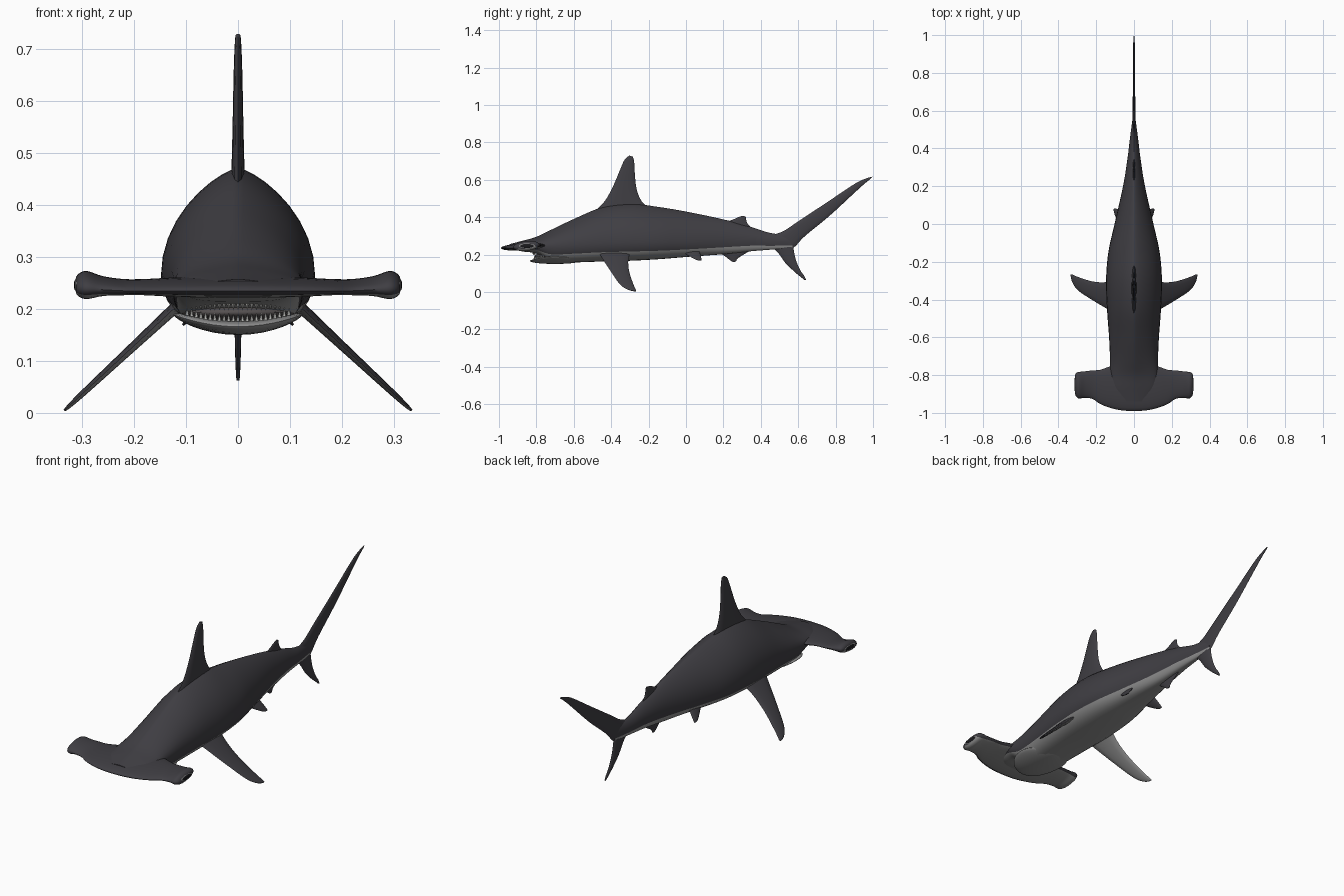
import bpy, bmesh, math
from mathutils import Vector, Matrix

cube = bpy.data.objects.get("Cube")
if cube:
    bpy.data.objects.remove(cube, do_unlink=True)


def material(name, rgb):
    m = bpy.data.materials.new(name)
    m.use_nodes = True
    m.diffuse_color = (*rgb, 1)
    m.node_tree.nodes["Principled BSDF"].inputs["Base Color"].default_value = (*rgb, 1)
    return m


BACK = material("charcoal_back", (0.05, 0.048, 0.056))
BELLY = material("pale_grey_belly", (0.28, 0.28, 0.28))
MOUTH = material("dark_mouth", (0.09, 0.08, 0.08))
TEETH = material("ivory_teeth", (0.42, 0.42, 0.4))
EYE = material("black_eye", (0.01, 0.01, 0.012))


def finish(name, bm, mats, angle=50):
    bmesh.ops.recalc_face_normals(bm, faces=bm.faces[:])
    mesh = bpy.data.meshes.new(name)
    bm.to_mesh(mesh)
    bm.free()
    for m in mats:
        mesh.materials.append(m)
    obj = bpy.data.objects.new(name, mesh)
    bpy.context.collection.objects.link(obj)
    bpy.ops.object.select_all(action="DESELECT")
    obj.select_set(True)
    bpy.context.view_layer.objects.active = obj
    bpy.ops.object.shade_smooth_by_angle(angle=math.radians(angle))
    return obj


def dense(rows, steps):
    """Catmull-Rom interpolation through rows of numbers."""
    out = []
    for i in range(len(rows) - 1):
        p = [rows[max(0, min(len(rows) - 1, i + k))] for k in (-1, 0, 1, 2)]
        for s in range(steps):
            t = s / steps
            out.append([b + 0.5 * t * (c - a + t * (2 * a - 5 * b + 4 * c - d + t * (3 * (b - c) + d - a)))
                        for a, b, c, d in zip(*p)])
    return out + [list(rows[-1])]


def loft(name, rings, rule):
    """Skin closed rings; rule(ring, side) gives the material index."""
    bm = bmesh.new()
    loops = [[bm.verts.new(p) for p in ring] for ring in rings]
    n = len(loops[0])
    for i in range(len(loops) - 1):
        for j in range(n):
            k = (j + 1) % n
            f = bm.faces.new((loops[i][j], loops[i][k], loops[i + 1][k], loops[i + 1][j]))
            f.material_index = rule(i, j)
    bm.faces.new(loops[0])
    bm.faces.new(loops[-1])
    return finish(name, bm, (BACK, BELLY))


# Body: y, half width, top, widest height, bottom
SEG = 9
body_rows = [(-0.94, 0.07, 0.257, 0.243, 0.23), (-0.87, 0.115, 0.275, 0.245, 0.216),
             (-0.8, 0.127, 0.295, 0.245, 0.205), (-0.72, 0.127, 0.333, 0.245, 0.158),
             (-0.6, 0.132, 0.39, 0.252, 0.158), (-0.45, 0.143, 0.452, 0.262, 0.163),
             (-0.3, 0.148, 0.472, 0.266, 0.167), (-0.15, 0.136, 0.455, 0.266, 0.175),
             (0, 0.103, 0.43, 0.268, 0.187), (0.2, 0.058, 0.388, 0.276, 0.202),
             (0.35, 0.034, 0.347, 0.277, 0.218), (0.45, 0.022, 0.316, 0.268, 0.226),
             (0.57, 0.006, 0.3, 0.262, 0.235)]


def body_ring(y, w, top, mid, low):
    ring = []
    for j in range(4 * SEG):
        a = 0.5 * math.pi * j / SEG
        c, s = math.cos(a), math.sin(a)
        x = w * math.copysign(abs(c) ** (1.5 if s > 0 else 0.6), c) if abs(c) > 1e-6 else 0
        ring.append((x, y, mid + s * (top - mid if s > 0 else mid - low)))
    return ring


loft("body", [body_ring(*r) for r in dense(body_rows, 5)],
     lambda i, j: int(2 * SEG + 3 <= j < 4 * SEG - 3))

# Hammer head: x, front y, back y, height, half thickness
half = [(0, -0.99, -0.74, 0.242, 0.02), (0.07, -0.986, -0.74, 0.242, 0.019),
        (0.13, -0.972, -0.755, 0.242, 0.017), (0.18, -0.952, -0.772, 0.242, 0.014),
        (0.22, -0.926, -0.775, 0.242, 0.014), (0.26, -0.92, -0.78, 0.244, 0.018),
        (0.29, -0.924, -0.783, 0.246, 0.026), (0.305, -0.915, -0.788, 0.246, 0.022),
        (0.312, -0.9, -0.8, 0.246, 0.014)]
head_rows = [(-r[0], *r[1:]) for r in reversed(half[1:])] + half
SIDES = 24


def head_ring(x, front, back, z, thick):
    ring = []
    for j in range(SIDES):
        a = 2 * math.pi * j / SIDES
        c, s = math.cos(a), math.sin(a)
        ring.append((x, (front + back) / 2 + c * (back - front) / 2, z + 0.007 * c + thick * s))
    return ring


loft("hammer_head", [head_ring(*r) for r in dense(head_rows, 4)],
     lambda i, j: int(math.sin(2 * math.pi * (j + 0.5) / SIDES) < -0.45))


def fin(name, rows, normal, under=0, tip=1.0):
    """Rows: leading xyz, trailing xyz, half thickness. under=1 pales the lower side."""
    rows = dense(rows, 4)
    normal = Vector(normal).normalized()
    rings, n = [], 12
    for r in rows:
        lead, trail = Vector(r[:3]), Vector(r[3:6])
        rings.append([(lead + trail) / 2 + (trail - lead) / 2 * math.cos(2 * math.pi * j / n)
                      + normal * r[6] * math.sin(2 * math.pi * j / n) for j in range(n)])
    loft(name, rings, lambda i, j: int(under and j >= n // 2 and i < tip * len(rows)))


def upright_fin(name, pairs, thick):
    """Pairs: leading y, z and trailing y, z, thinning toward the tip."""
    last = len(pairs) - 1
    fin(name, [(0, a, b, 0, c, d, thick * (1 - 0.65 * i / last))
               for i, (a, b, c, d) in enumerate(pairs)], (1, 0, 0))


# Fins on the centre line
upright_fin("dorsal_fin", [(-0.49, 0.43, -0.19, 0.445), (-0.435, 0.485, -0.235, 0.482),
                           (-0.39, 0.565, -0.264, 0.55), (-0.352, 0.655, -0.274, 0.64),
                           (-0.328, 0.708, -0.277, 0.695), (-0.303, 0.729, -0.284, 0.724)], 0.014)
upright_fin("second_dorsal_fin", [(0.19, 0.37, 0.36, 0.335), (0.24, 0.383, 0.332, 0.362),
                                  (0.28, 0.4, 0.322, 0.384), (0.305, 0.408, 0.32, 0.402)], 0.007)
upright_fin("anal_fin", [(0.17, 0.215, 0.35, 0.225), (0.21, 0.19, 0.3, 0.195),
                         (0.235, 0.17, 0.275, 0.178), (0.252, 0.159, 0.268, 0.163)], 0.007)
upright_fin("upper_tail_lobe", [(0.44, 0.298, 0.55, 0.225), (0.52, 0.325, 0.585, 0.245),
                                (0.6, 0.378, 0.635, 0.298), (0.75, 0.477, 0.765, 0.405),
                                (0.9, 0.577, 0.895, 0.525), (0.96, 0.606, 0.95, 0.575),
                                (0.997, 0.617, 0.988, 0.606)], 0.009)
upright_fin("lower_tail_lobe", [(0.44, 0.255, 0.57, 0.29), (0.49, 0.212, 0.575, 0.23),
                                (0.53, 0.157, 0.588, 0.17), (0.58, 0.108, 0.61, 0.118),
                                (0.615, 0.079, 0.633, 0.085), (0.636, 0.062, 0.641, 0.066)], 0.009)

# Paired fins, as x, leading y, trailing y, half thickness
for s, side in ((1, "left"), (-1, "right")):
    rows = []
    for x, lead, trail, thick in ((0.09, -0.48, -0.29, 0.012), (0.15, -0.445, -0.308, 0.01),
                                  (0.22, -0.403, -0.304, 0.008), (0.295, -0.353, -0.281, 0.006),
                                  (0.325, -0.312, -0.268, 0.004), (0.334, -0.28, -0.266, 0.002)):
        z = 0.185 - 0.93 * (x - 0.14)
        rows.append((s * x, lead, z, s * x, trail, z, thick))
    fin(side + "_pectoral_fin", rows, (0.69 * s, 0, 0.72), 1, 0.82)
    rows = []
    for x, lead, trail, thick in ((0.065, -0.03, 0.07, 0.008), (0.085, 0.01, 0.078, 0.006),
                                  (0.1, 0.045, 0.083, 0.004), (0.106, 0.065, 0.083, 0.002)):
        z = 0.222 - 1.3 * (x - 0.065)
        rows.append((s * x, lead, z, s * x, trail, z, thick))
    fin(side + "_pelvic_fin", rows, (0.79 * s, 0, 0.61))


def ellipsoid(name, centre, radii, mat, lift=0):
    bm = bmesh.new()
    bmesh.ops.create_uvsphere(bm, u_segments=32, v_segments=16, radius=1)
    for v in bm.verts:
        v.co = Vector(a * r + c for a, r, c in zip(v.co, radii, centre))
        v.co.z += lift * v.co.x ** 2
    return finish(name, bm, (mat,))


# Mouth and lower jaw
ellipsoid("mouth_interior", (0, -0.72, 0.193), (0.11, 0.09, 0.02), MOUTH)
ellipsoid("lower_jaw", (0, -0.7, 0.166), (0.124, 0.135, 0.016), BELLY, 1.5)


# Two curved rows of pointed teeth
def tooth_row(name, z, direction, lift, front):
    bm = bmesh.new()
    count = 23
    for i in range(count):
        x = 0.098 * (2 * i / (count - 1) - 1)
        place = Matrix.Translation((x, front + 5 * x * x, z + lift * x * x))
        if direction < 0:
            place = place @ Matrix.Rotation(math.pi, 4, "X")
        bmesh.ops.create_cone(bm, segments=5, radius1=0.0045, radius2=0, depth=0.015,
                              cap_ends=True, matrix=place)
    finish(name, bm, (TEETH,), 20)


tooth_row("upper_teeth", 0.205, -1, 0, -0.818)
tooth_row("lower_teeth", 0.183, 1, 1.2, -0.812)

# Eyes set in the hammer ends
for s, side in ((1, "left"), (-1, "right")):
    ellipsoid(side + "_eye_rim", (s * 0.311, -0.85, 0.246), (0.003, 0.045, 0.0135), BELLY)
    ellipsoid(side + "_eye", (s * 0.312, -0.85, 0.246), (0.004, 0.037, 0.011), EYE)
